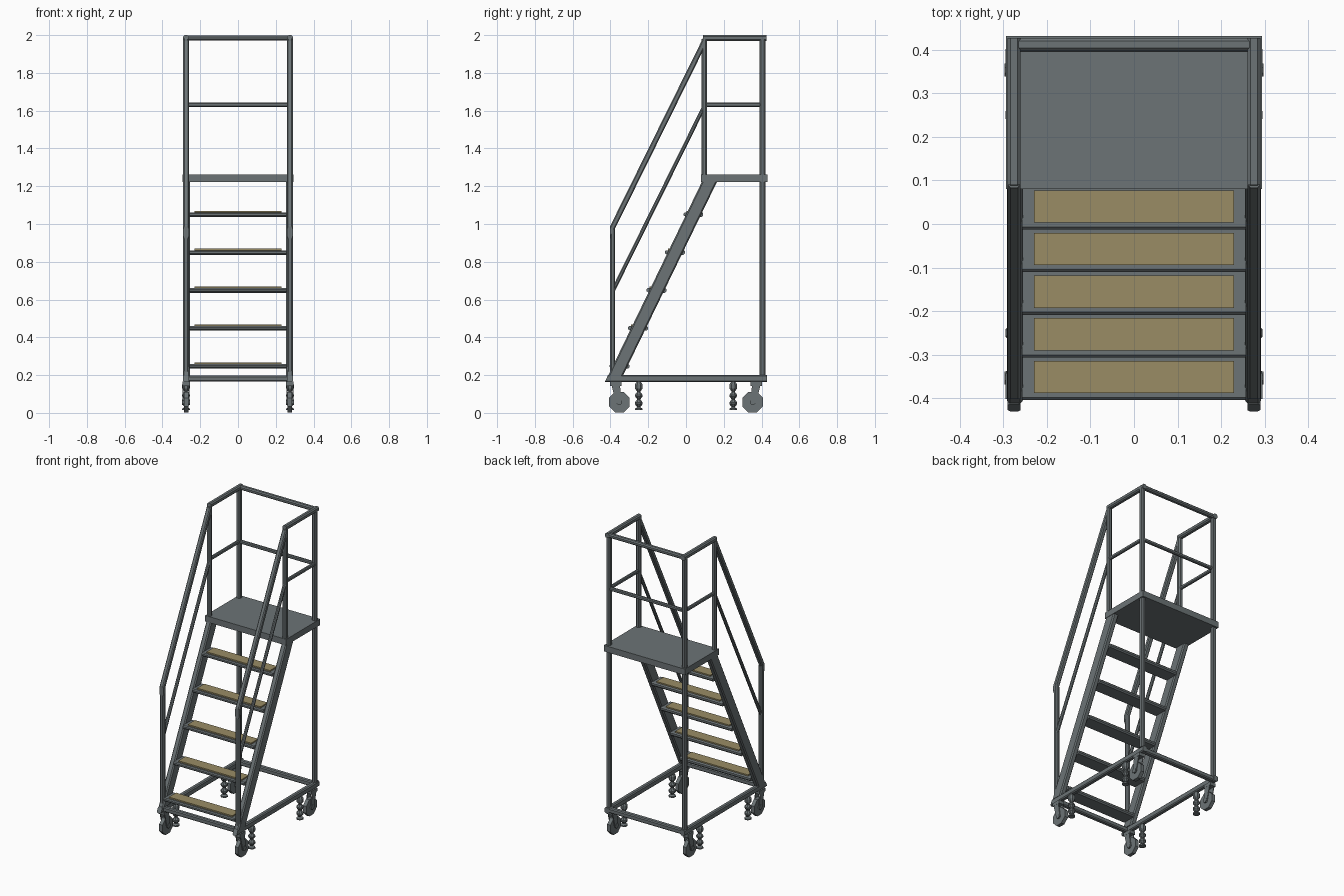
import bpy, bmesh, math
from mathutils import Vector

cube = bpy.data.objects.get("Cube")
if cube:
    bpy.data.objects.remove(cube)


def material(name, rgb):
    m = bpy.data.materials.new(name)
    m.use_nodes = True
    m.diffuse_color = (*rgb, 1)
    m.node_tree.nodes["Principled BSDF"].inputs["Base Color"].default_value = (*rgb, 1)
    return m


STEEL = material("grey steel", (0.15, 0.173, 0.18))
GRIP = material("tan grip", (0.32, 0.265, 0.13))


def finish(bm, name, mat=STEEL, chamfer=0):
    if chamfer:
        # Chamfer only the long edges of a tube
        longest = max(e.calc_length() for e in bm.edges)
        edges = [e for e in bm.edges if e.calc_length() > longest * 0.7]
        bmesh.ops.bevel(bm, geom=edges, offset=chamfer, segments=1, affect='EDGES')
    bmesh.ops.recalc_face_normals(bm, faces=bm.faces)
    me = bpy.data.meshes.new(name)
    bm.to_mesh(me)
    bm.free()
    me.materials.append(mat)
    ob = bpy.data.objects.new(name, me)
    bpy.context.collection.objects.link(ob)
    return ob


def box(name, x, y, z, mat=STEEL, chamfer=0):
    bm = bmesh.new()
    bmesh.ops.create_cube(bm, size=1)
    for v in bm.verts:
        v.co = [lo + (c + 0.5) * (hi - lo) for c, (lo, hi) in zip(v.co, (x, y, z))]
    return finish(bm, name, mat, chamfer)


def side_profile(name, x0, x1, points, chamfer=0):
    """Extrude a (y, z) outline across x."""
    bm = bmesh.new()
    face = bm.faces.new([bm.verts.new((x0, y, z)) for y, z in points])
    new = bmesh.ops.extrude_face_region(bm, geom=[face])["geom"]
    bmesh.ops.translate(bm, vec=(x1 - x0, 0, 0),
                        verts=[v for v in new if isinstance(v, bmesh.types.BMVert)])
    return finish(bm, name, STEEL, chamfer)


def sloped(name, x0, x1, y0, z0, y1, z1, height):
    """Sloping rail with upright end cuts."""
    h = height / 2
    return side_profile(name, x0, x1, [(y0, z0 - h), (y1, z1 - h), (y1, z1 + h), (y0, z0 + h)], 0.006)


def lathe(name, x, y, profile, sides=8):
    bm = bmesh.new()
    rings = [[bm.verts.new((x + r * math.cos(math.tau * (i + .5) / sides),
                            y + r * math.sin(math.tau * (i + .5) / sides), z))
              for i in range(sides)] for r, z in profile]
    for a, b in zip(rings, rings[1:]):
        for i in range(sides):
            j = (i + 1) % sides
            bm.faces.new((a[i], a[j], b[j], b[i]))
    bm.faces.new(rings[0])
    bm.faces.new(rings[-1])
    return finish(bm, name)


def wheel(name, x0, x1, y, z, radius):
    ring = [(y + radius * math.cos(math.tau * (i + .5) / 8),
             z + radius * math.sin(math.tau * (i + .5) / 8)) for i in range(8)]
    return side_profile(name, x0, x1, ring)


# Side parts, repeated left and right
for side, s in (("left", 1), ("right", -1)):
    xs = tuple(sorted((s * 0.26, s * 0.29)))
    xc = s * 0.275
    mid = (xc - 0.01, xc + 0.01)
    side_profile(f"{side}_base_rail", *xs,
                 [(-0.43, 0.163), (0.43, 0.163), (0.43, 0.2), (-0.413, 0.2)], 0.006)
    side_profile(f"{side}_stringer", *sorted((s * 0.255, s * 0.292)),
                 [(-0.413, 0.195), (-0.335, 0.195), (0.165, 1.225), (0.085, 1.225)], 0.007)
    box(f"{side}_rear_post", xs, (0.39, 0.42), (0.2, 1.98), chamfer=0.007)
    box(f"{side}_platform_post", xs, (0.083, 0.111), (1.25, 1.98), chamfer=0.007)
    box(f"{side}_front_post", xs, (-0.402, -0.375), (0.19, 0.97), chamfer=0.007)
    box(f"{side}_top_rail", xs, (0.09, 0.427), (1.97, 2.0), chamfer=0.007)
    box(f"{side}_middle_rail", mid, (0.1, 0.4), (1.62, 1.642), chamfer=0.005)
    sloped(f"{side}_handrail", *xs, -0.402, 0.955, 0.097, 1.965, 0.066)
    sloped(f"{side}_lower_handrail", *mid, -0.39, 0.64, 0.09, 1.61, 0.046)

    # Swivel casters and jacking feet
    for end, e in (("front", -1), ("rear", 1)):
        wy = 0.353 * e
        py = 0.372 * e
        wheel(f"{side}_{end}_wheel", xc - 0.012, xc + 0.012, wy, 0.057, 0.059)
        wheel(f"{side}_{end}_hub", xc - 0.022, xc + 0.022, wy, 0.057, 0.016)
        box(f"{side}_{end}_caster_plate", (xc - 0.02, xc + 0.02),
            (py - 0.03, py + 0.03), (0.143, 0.165))
        for k in (-1, 1):
            a, b = sorted((xc + k * 0.014, xc + k * 0.019))
            side_profile(f"{side}_{end}_fork", a, b,
                         [(py - 0.022, 0.145), (py + 0.022, 0.145),
                          (wy + 0.016, 0.05), (wy - 0.016, 0.05)])
        lathe(f"{side}_{end}_jack_foot", xc, 0.25 * e,
              [(0.022, 0.014), (0.022, 0.022), (0.009, 0.03), (0.022, 0.046), (0.022, 0.056),
               (0.009, 0.072), (0.022, 0.088), (0.022, 0.096), (0.009, 0.112),
               (0.022, 0.13), (0.022, 0.15), (0.012, 0.165)])

# Cross members
box("front_base_bar", (-0.265, 0.265), (-0.402, -0.372), (0.165, 0.197), chamfer=0.006)
box("rear_base_bar", (-0.265, 0.265), (0.392, 0.425), (0.165, 0.197), chamfer=0.006)
box("rear_top_rail", (-0.275, 0.275), (0.397, 0.427), (1.972, 1.998), chamfer=0.007)
box("rear_middle_rail", (-0.265, 0.265), (0.395, 0.415), (1.62, 1.642), chamfer=0.005)

# Standing platform
box("platform", (-0.294, 0.294), (0.08, 0.432), (1.222, 1.262))

# Steps with raised grip pads
for i in range(5):
    y = -0.352 + i * 0.0978
    z = 0.258 + i * 0.201
    side_profile(f"step_{i + 1}", -0.257, 0.257,
                 [(y - 0.042, z - 0.024), (y + 0.045, z - 0.024), (y + 0.052, z - 0.016),
                  (y + 0.052, z - 0.004), (y + 0.046, z), (y - 0.046, z),
                  (y - 0.052, z - 0.006), (y - 0.052, z - 0.016)])
    box(f"grip_pad_{i + 1}", (-0.23, 0.23), (y - 0.036, y + 0.038), (z - 0.001, z + 0.008), GRIP)
